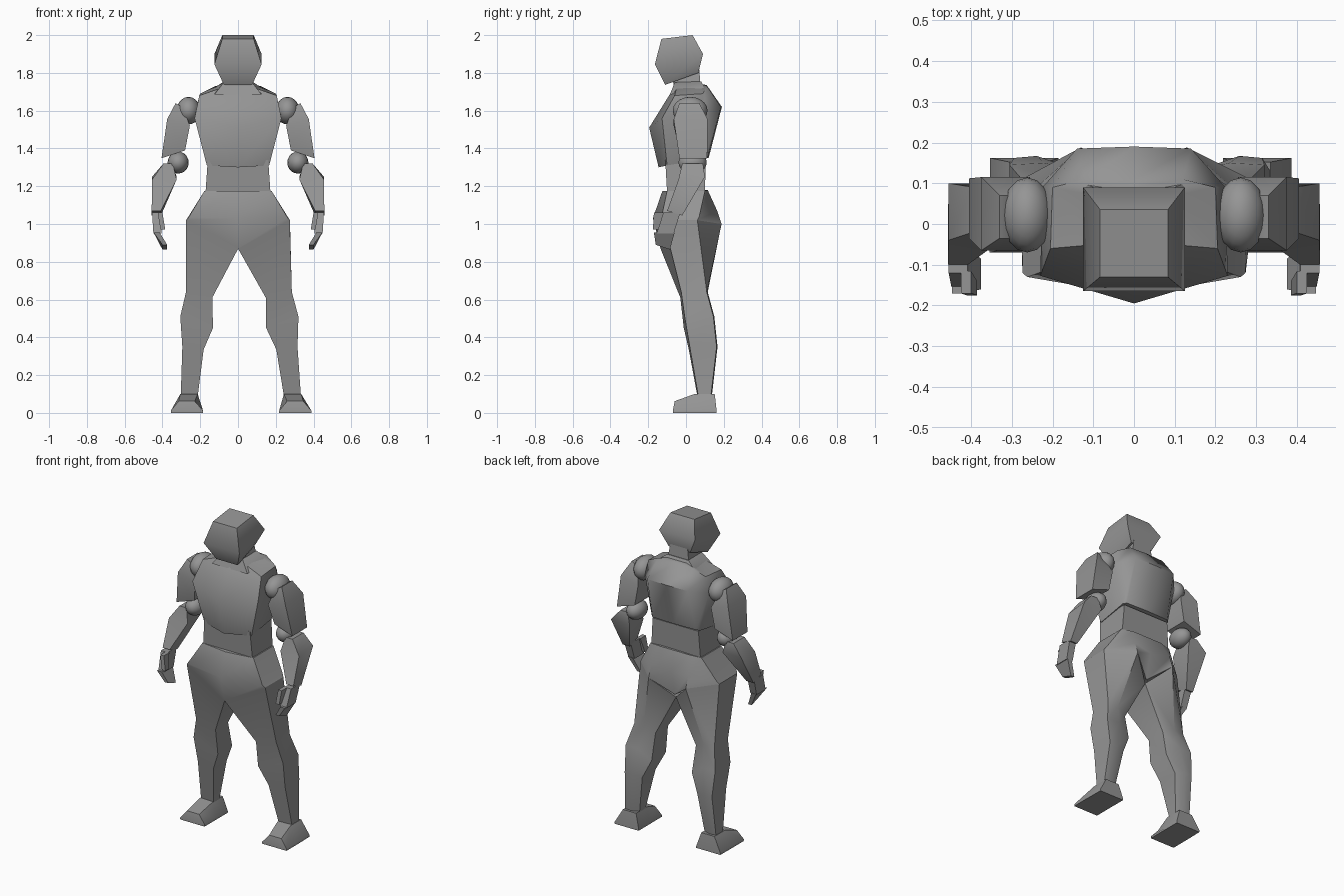
import bpy
import bmesh

cube = bpy.data.objects.get("Cube")
if cube:
    bpy.data.objects.remove(cube, do_unlink=True)

GREY = (0.3, 0.3, 0.3, 1.0)
grey = bpy.data.materials.new("plain grey")
grey.use_nodes = True
grey.diffuse_color = GREY
grey.node_tree.nodes["Principled BSDF"].inputs["Base Color"].default_value = GREY


def finish(name, bm):
    """Turn a bmesh into a shaded, coloured object."""
    bmesh.ops.recalc_face_normals(bm, faces=bm.faces)
    mesh = bpy.data.meshes.new(name)
    bm.to_mesh(mesh)
    bm.free()
    mesh.materials.append(grey)
    obj = bpy.data.objects.new(name, mesh)
    bpy.context.collection.objects.link(obj)
    bpy.ops.object.select_all(action="DESELECT")
    obj.select_set(True)
    bpy.context.view_layer.objects.active = obj
    bpy.ops.object.shade_smooth_by_angle(angle=0.8)


def loft(name, rings):
    """Skin a series of rings that have equal point counts and cap the ends."""
    bm = bmesh.new()
    loops = [[bm.verts.new(point) for point in ring] for ring in rings]
    count = len(loops[0])
    for lower, upper in zip(loops, loops[1:]):
        for i in range(count):
            j = (i + 1) % count
            bm.faces.new((lower[i], lower[j], upper[j], upper[i]))
    bm.faces.new(loops[0])
    bm.faces.new(loops[-1])
    finish(name, bm)


def mirrored(*half):
    """Close a half ring (front centre to back centre) across the middle."""
    other = [(-x, y, z) for x, y, z in reversed(half) if x > 0]
    return list(half) + other


def slab(inner, outer, front, back, front_z, back_z=None):
    """Four-cornered ring that may tilt from front to back."""
    back_z = front_z if back_z is None else back_z
    return [(inner, front, front_z), (outer, front, front_z),
            (outer, back, back_z), (inner, back, back_z)]


def tilted(inner, outer, front, back, inner_z, outer_z):
    """Four-cornered ring that tilts from the inner to the outer side."""
    return [(inner, front, inner_z), (outer, front, outer_z),
            (outer, back, outer_z), (inner, back, inner_z)]


def no_shift(z):
    return 0


def stance(z):
    """The right leg stands a little closer to the middle."""
    return .037 * max(0, .9 - z)


def pair(name, rings, shift=no_shift):
    """Loft a part for both sides; shift moves the right one inward."""
    loft(f"left_{name}", rings)
    loft(f"right_{name}", [[(shift(z) - x, y, z) for x, y, z in ring] for ring in rings])


def ball_pair(name, centre, radii):
    for side, sign in (("left", 1), ("right", -1)):
        bm = bmesh.new()
        bmesh.ops.create_uvsphere(bm, u_segments=16, v_segments=10, radius=1)
        bmesh.ops.scale(bm, vec=radii, verts=bm.verts)
        bmesh.ops.translate(bm, vec=(sign * centre[0], centre[1], centre[2]), verts=bm.verts)
        finish(f"{side}_{name}", bm)


# Head and neck
loft("head", [
    slab(-.075, .075, -.11, .065, 1.737, 1.8),
    slab(-.125, .125, -.165, .09, 1.845, 1.9),
    slab(-.083, .083, -.13, .035, 1.98, 2),
])
loft("neck", [
    slab(-.08, .08, -.06, .08, 1.68, 1.7),
    slab(-.06, .06, -.07, .07, 1.77, 1.82),
])
loft("collar", [
    slab(-.125, .125, -.085, .1, 1.685, 1.72),
    slab(-.075, .075, -.06, .08, 1.75, 1.755),
])

# Chest, with a soft ridge down the front and a broad back plate
loft("chest", [
    mirrored((0, -.145, 1.3), (.165, -.1, 1.31), (.168, .1, 1.345), (.15, .115, 1.35), (0, .12, 1.35)),
    mirrored((0, -.195, 1.51), (.23, -.127, 1.56), (.225, .09, 1.59), (.14, .185, 1.62), (0, .19, 1.62)),
    mirrored((0, -.09, 1.68), (.205, -.06, 1.68), (.2, .09, 1.69), (.12, .11, 1.73), (0, .11, 1.735)),
    mirrored((0, -.06, 1.73), (.09, -.05, 1.72), (.1, .07, 1.725), (.07, .09, 1.74), (0, .09, 1.74)),
])

# Waist and hips
loft("waist", [slab(-.172, .172, -.1, .1, 1.165), slab(-.16, .16, -.11, .105, 1.34)])
loft("hips", [
    mirrored((0, -.135, .87), (.274, -.12, 1.02), (.275, .06, 1.02), (.13, .188, 1), (0, .11, .9)),
    mirrored((0, -.175, 1.03), (.262, -.13, 1.035), (.262, .07, 1.04), (.13, .165, 1.07), (0, .145, 1.06)),
    mirrored((0, -.125, 1.175), (.178, -.1, 1.175), (.178, .1, 1.175), (.1, .115, 1.18), (0, .115, 1.18)),
])


# Legs, stepping in below the knee
def leg_ring(inner, outer, front, back, z, inner_z):
    return [(outer, front + .005, z), (inner, front, inner_z), (inner, back - .02, inner_z),
            ((inner + outer) / 2, back, z), (outer, back - .005, z)]


pair("leg", [
    [(.274, -.12, 1.02), (0, -.135, .87), (0, .1, .88), (.13, .188, 1), (.275, .06, 1.02)],
    leg_ring(.147, .285, -.03, .115, .64, .61),
    leg_ring(.149, .32, -.012, .15, .51, .45),
    leg_ring(.203, .315, .015, .167, .35, .335),
    leg_ring(.243, .333, .06, .137, .09, .09),
], stance)


# Feet: flat sole, sloping toe and level ankle
def sole(z):
    return [(.218, -.07, z), (.388, -.07, z), (.388, .05, z),
            (.386, .162, z), (.218, .162, z), (.218, .05, z)]


pair("foot", [
    sole(0), sole(.012),
    [(.26, -.06, .062), (.345, -.06, .062), (.335, .045, .1),
     (.335, .152, .1), (.243, .152, .1), (.243, .045, .1)],
], stance)

# Arms
ball_pair("shoulder_joint", (.262, .022, 1.6), (.063, .092, .073))
pair("upper_arm", [
    tilted(.28, .405, -.035, .112, 1.39, 1.348),
    tilted(.255, .375, -.065, .115, 1.52, 1.555),
    tilted(.29, .33, -.035, .07, 1.615, 1.64),
])
ball_pair("elbow_joint", (.317, .035, 1.325), (.056, .075, .058))
pair("forearm", [
    slab(.408, .457, -.1, -.02, 1.07, 1.045),
    slab(.325, .455, -.04, .1, 1.235, 1.25),
    slab(.345, .395, -.02, .09, 1.32),
])

# Hands
pair("palm", [
    slab(.405, .448, -.155, -.065, .95),
    slab(.408, .455, -.12, -.03, 1.06),
])
pair("fingers", [
    slab(.375, .4, -.16, -.085, .89, .865),
    slab(.415, .447, -.17, -.06, .955),
])
pair("thumb", [
    slab(.385, .41, -.175, -.14, .97),
    slab(.4, .425, -.17, -.115, 1.06),
])
